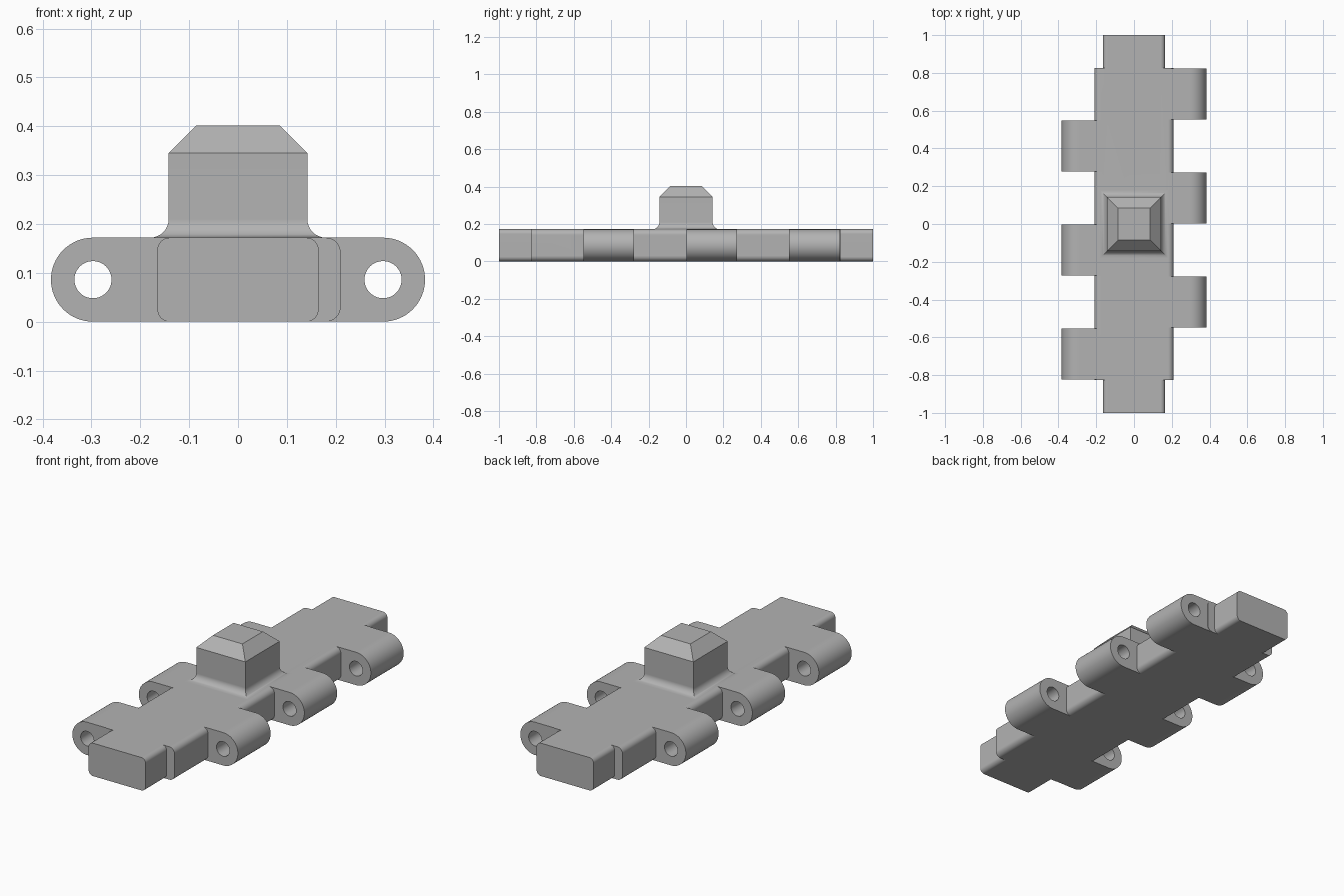
import bpy, bmesh, math

if "Cube" in bpy.data.objects:
    bpy.data.objects.remove(bpy.data.objects["Cube"])

H = 0.172          # thickness of the bar
R = H / 2          # outer radius of the hinge knuckles

grey = bpy.data.materials.new("plain grey")
grey.diffuse_color = (0.45, 0.45, 0.45, 1)
grey.use_nodes = True
grey.node_tree.nodes["Principled BSDF"].inputs["Base Color"].default_value = grey.diffuse_color


def finish(name, bm):
    bmesh.ops.recalc_face_normals(bm, faces=bm.faces)
    mesh = bpy.data.meshes.new(name)
    bm.to_mesh(mesh)
    bm.free()
    mesh.materials.append(grey)
    obj = bpy.data.objects.new(name, mesh)
    bpy.context.collection.objects.link(obj)
    return obj


def skin(bm, a, b):
    for i in range(len(a)):
        j = (i + 1) % len(a)
        bm.faces.new((a[i], a[j], b[j], b[i]))


def rounded_bar(name, half_width, half_length, r):
    """Bar along y with a rounded rectangular section."""
    pts = []
    for q, (sx, sz) in enumerate(((1, 1), (-1, 1), (-1, -1), (1, -1))):
        for k in range(9):
            a = math.pi / 2 * (q + k / 8)
            pts.append((sx * (half_width - r) + r * math.cos(a),
                        R + sz * (R - r) + r * math.sin(a)))
    bm = bmesh.new()
    ends = [[bm.verts.new((x, y, z)) for x, z in pts]
            for y in (-half_length, half_length)]
    skin(bm, *ends)
    for e in ends:
        bm.faces.new(e)
    return finish(name, bm)


def knuckle(name, side, y0, y1, n=64):
    """Half-round lug with a pin hole along y."""
    cx, hole, depth = 0.297, 0.038, R / math.tan(math.radians(33.75))
    bm = bmesh.new()
    rings = []
    for y in (y0, y1):
        outer, inner = [], []
        for i in range(n):
            a = 2 * math.pi * i / n
            c, s = math.cos(a), math.sin(a)
            d = R if c >= -1e-6 else 1 / max(-c / depth, abs(s) / R)
            outer.append(bm.verts.new((side * (cx + d * c), y, R + d * s)))
            inner.append(bm.verts.new((side * (cx + hole * c), y, R + hole * s)))
        rings.append((outer, inner))
    (o0, i0), (o1, i1) = rings
    skin(bm, o0, o1)
    skin(bm, i0, i1)
    skin(bm, o0, i0)
    skin(bm, o1, i1)
    return finish(name, bm)


def post():
    """Square post with a flared foot and a chamfered top."""
    w, r = 0.142, 0.038
    profile = [(w + r, 0.10)]
    for k in range(9):
        a = math.pi / 2 * k / 8
        profile.append((w + r - r * math.sin(a), H + r - r * math.cos(a)))
    profile += [(w, 0.345), (0.085, 0.402)]
    bm = bmesh.new()
    rings = [[bm.verts.new((sx * h, sy * h, z)) for sx, sy in
              ((1, 1), (-1, 1), (-1, -1), (1, -1))] for h, z in profile]
    for a, b in zip(rings, rings[1:]):
        skin(bm, a, b)
    bm.faces.new(rings[0])
    bm.faces.new(rings[-1])
    return finish("post", bm)


# Main bar, narrower end tongues, staggered knuckles and post
body = rounded_bar("hinge_bar", 0.21, 0.825, 0.03)
parts = [rounded_bar("end_tongues", 0.165, 1.0, 0.025), post()]
PITCH = 0.275
for i in range(6):
    y0 = -0.825 + PITCH * i
    side = -1 if i % 2 == 0 else 1
    parts.append(knuckle("knuckle", side, y0 + 0.002, y0 + PITCH - 0.002))

# Weld everything into one solid
bpy.context.view_layer.objects.active = body
for p in parts:
    m = body.modifiers.new("weld", 'BOOLEAN')
    m.operation, m.solver, m.object = 'UNION', 'EXACT', p
    bpy.ops.object.modifier_apply(modifier=m.name)
    bpy.data.objects.remove(p)

bpy.ops.object.select_all(action='DESELECT')
body.select_set(True)
bpy.ops.object.shade_smooth_by_angle(angle=math.radians(30))
body.modifiers.new("even_shading", 'WEIGHTED_NORMAL').keep_sharp = True
